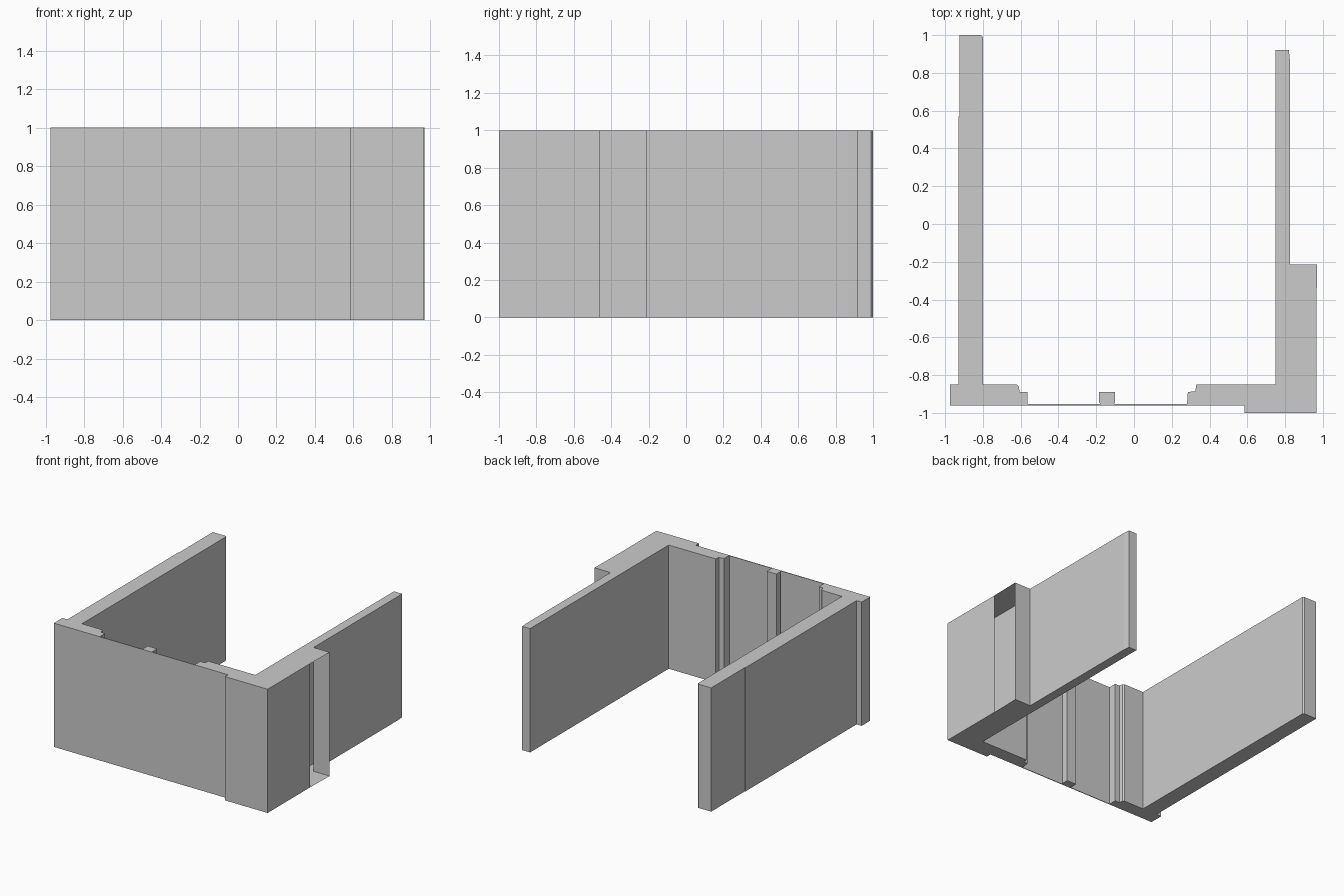
import bpy, bmesh

cube = bpy.data.objects.get("Cube")
if cube:
    bpy.data.objects.remove(cube, do_unlink=True)

HEIGHT = 1.0

stone = bpy.data.materials.new("plain_grey")
stone.use_nodes = True
GREY = (0.6, 0.6, 0.6, 1)
stone.diffuse_color = GREY
stone.node_tree.nodes["Principled BSDF"].inputs["Base Color"].default_value = GREY


def extrude_plan(name, plan, open_sides=()):
    """Raise a counter-clockwise floor plan into a wall; listed sides stay open."""
    bm = bmesh.new()
    low = [bm.verts.new((x, y, 0)) for x, y in plan]
    high = [bm.verts.new((x, y, HEIGHT)) for x, y in plan]
    bm.faces.new(low[::-1])
    bm.faces.new(high)
    for i in range(len(plan)):
        j = (i + 1) % len(plan)
        if i not in open_sides:
            bm.faces.new((low[i], low[j], high[j], high[i]))
    mesh = bpy.data.meshes.new(name)
    bm.to_mesh(mesh)
    bm.free()
    mesh.materials.append(stone)
    obj = bpy.data.objects.new(name, mesh)
    bpy.context.collection.objects.link(obj)
    return obj


# Long side wall with its front return and stepped window jamb
extrude_plan("right_wing", [
    (-0.975, -0.96), (-0.565, -0.96), (-0.565, -0.89), (-0.605, -0.89),
    (-0.61, -0.86), (-0.62, -0.85), (-0.80, -0.85), (-0.80, 0.99),
    (-0.81, 1.0), (-0.925, 1.0), (-0.925, 0.57), (-0.93, 0.57),
    (-0.93, -0.85), (-0.975, -0.85)])

# Hollow corner pier, thin side wall and the other jamb; the pier has an open side
extrude_plan("left_wing", [
    (0.28, -0.96), (0.585, -0.96), (0.585, -1.0), (0.965, -1.0),
    (0.965, -0.46), (0.97, -0.215), (0.825, -0.215), (0.825, 0.87),
    (0.82, 0.92), (0.75, 0.92), (0.75, -0.85), (0.33, -0.85),
    (0.325, -0.885), (0.285, -0.89)], open_sides=(4,))

# Thin front panel between the jambs
extrude_plan("front_panel", [
    (-0.565, -0.96), (0.28, -0.96), (0.28, -0.954), (-0.565, -0.954)])

# Upright post behind the panel
extrude_plan("centre_post", [
    (-0.172, -0.956), (-0.108, -0.956), (-0.10, -0.945), (-0.10, -0.89),
    (-0.185, -0.89), (-0.185, -0.945)])
